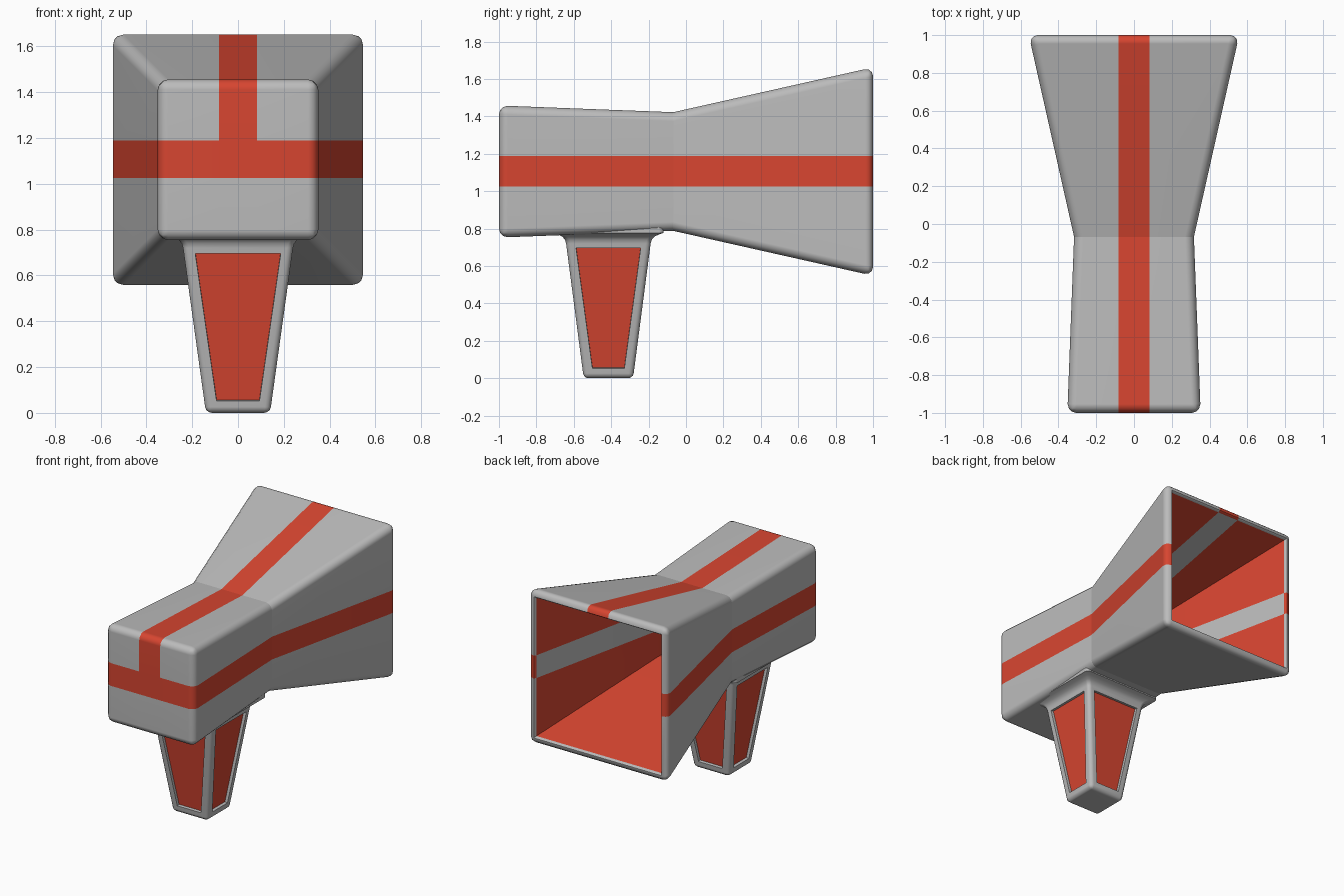
import bpy, bmesh
from math import radians

if "Cube" in bpy.data.objects:
    bpy.data.objects.remove(bpy.data.objects["Cube"])

red = bpy.data.materials.new("red")
red.diffuse_color = (0.68, 0.06, 0.03, 1)
red.use_nodes = True
red.node_tree.nodes["Principled BSDF"].inputs["Base Color"].default_value = red.diffuse_color
grey = bpy.data.materials.new("grey")
grey.diffuse_color = (0.5, 0.5, 0.5, 1)
grey.use_nodes = True
grey.node_tree.nodes["Principled BSDF"].inputs["Base Color"].default_value = grey.diffuse_color


def finish(bm, name):
    bmesh.ops.recalc_face_normals(bm, faces=bm.faces[:])
    me = bpy.data.meshes.new(name)
    bm.to_mesh(me)
    bm.free()
    ob = bpy.data.objects.new(name, me)
    bpy.context.collection.objects.link(ob)
    me.materials.append(grey)
    me.materials.append(red)
    bpy.ops.object.select_all(action='DESELECT')
    ob.select_set(True)
    bpy.context.view_layer.objects.active = ob
    bpy.ops.object.shade_smooth_by_angle(angle=radians(38))
    wn = ob.modifiers.new("weighted_normals", 'WEIGHTED_NORMAL')
    wn.keep_sharp = True
    return ob


# Flared square housing: outer skin front to rim, then inner skin back again
CZ, SX, Z0, Z1 = 1.105, 0.083, 1.025, 1.188
sections = [(-1, .353), (-.07, .317), (1, .557),
            (1, .506), (.985, .495), (-.07, .267), (-.95, .30)]
bm = bmesh.new()
rings = [[bm.verts.new((sx * h, y, CZ + sz * h))
          for sx, sz in ((-1, -1), (1, -1), (1, 1), (-1, 1))] for y, h in sections]
for k, (a, b) in enumerate(zip(rings, rings[1:])):
    for i in range(4):
        j = (i + 1) % 4
        bm.faces.new((a[i], a[j], b[j], b[i])).material_index = int(k >= 4)
bm.faces.new(rings[0])
bm.faces.new(rings[-1]).material_index = 1

# Rounded outer edges
edges = []
for i in range(4):
    edges += [bm.edges.get((rings[k][i], rings[k + 1][i])) for k in (0, 1)]
    edges += [bm.edges.get((rings[k][i], rings[k][(i + 1) % 4])) for k in (0, 2)]
bmesh.ops.bevel(bm, geom=edges, offset=.047, offset_type='OFFSET', segments=3,
                profile=.5, affect='EDGES', clamp_overlap=False)

# Stripes: cut along planes, swap the colour inside the bands
for co, no in (((-SX, 0, 0), (1, 0, 0)), ((SX, 0, 0), (1, 0, 0)),
               ((0, 0, Z0), (0, 0, 1)), ((0, 0, Z1), (0, 0, 1))):
    bmesh.ops.bisect_plane(bm, geom=bm.verts[:] + bm.edges[:] + bm.faces[:],
                           plane_co=co, plane_no=no)
for f in bm.faces:
    c = f.calc_center_median()
    if Z0 < c.z < Z1 or (abs(c.x) < SX and c.z > Z1):
        f.material_index = 1 - f.material_index
# Crisp fold at the neck
for e in bm.edges:
    if all(abs(v.co.y + .07) < .02 for v in e.verts):
        e.smooth = False
finish(bm, "flared_housing")

# Tapered handle
HY = -.415
bm = bmesh.new()
bmesh.ops.create_cube(bm, size=2)
for v in bm.verts:
    top = v.co.z > 0
    v.co = (v.co.x * (.24 if top else .14), v.co.y * (.226 if top else .132), .72 if top else 0)
bmesh.ops.bevel(bm, geom=[e for e in bm.edges if min(v.co.z for v in e.verts) < .1],
                offset=.026, offset_type='OFFSET', segments=3, profile=.5, affect='EDGES')
bm.normal_update()

# Recessed red panels on all four sides
sides = sorted((f for f in bm.faces if abs(f.normal.z) < .5),
               key=lambda f: -f.calc_area())[:4]
bmesh.ops.inset_individual(bm, faces=sides, thickness=.036)
bmesh.ops.inset_individual(bm, faces=sides, thickness=.001, depth=-.02)
for f in sides:
    f.material_index = 1

# Fillet flaring into the housing
cap = max(bm.faces, key=lambda f: f.calc_center_median().z)
for off, dz in ((.006, .02), (.02, .017), (.045, .012), (.07, .008), (.07, .03)):
    prev = cap.calc_center_median().z
    base = {tuple(v.co): 0 for v in cap.verts}
    new = bmesh.ops.extrude_discrete_faces(bm, faces=[cap])["faces"][0]
    step = off - (0 if prev < .725 else last)
    for v in new.verts:
        v.co.x += step if v.co.x > 0 else -step
        v.co.y += step if v.co.y > 0 else -step
        v.co.z += dz
    cap, last = new, off
for v in bm.verts:
    v.co.y += HY
finish(bm, "handle")
